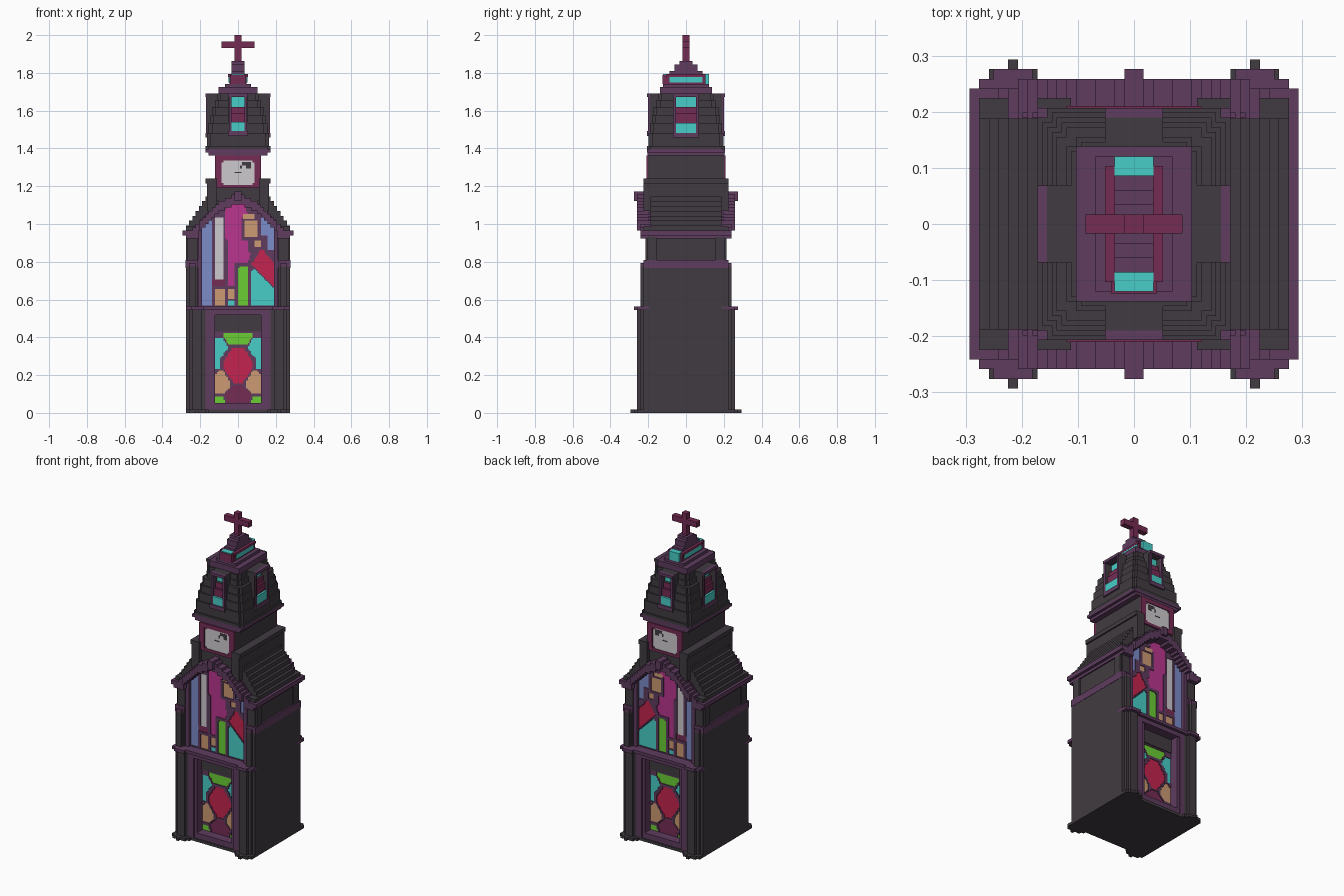
import bpy, bmesh
from mathutils import Matrix, Vector

if "Cube" in bpy.data.objects:
    bpy.data.objects.remove(bpy.data.objects["Cube"])

V = 1 / 58  # one block of the tower


def srgb(h):
    out = []
    for i in (0, 2, 4):
        c = int(h[i:i + 2], 16) / 255
        out.append(c / 12.92 if c <= 0.04045 else ((c + 0.055) / 1.055) ** 2.4)
    return (*out, 1.0)


COLOURS = {"charcoal": "413b41", "purple": "5e3c5e", "plum": "752c53", "teal": "48cec8",
           "red": "c4244e", "green": "6bce33", "tan": "cc9a72", "blue": "7c8cca",
           "light_grey": "cecace", "magenta": "ba368e"}
MATS = {}
for key, h in COLOURS.items():
    m = bpy.data.materials.new(key)
    m.use_nodes = True
    m.diffuse_color = srgb(h)
    m.node_tree.nodes["Principled BSDF"].inputs["Base Color"].default_value = srgb(h)
    MATS[key] = m


def add_box(bm, b, slot=0):
    lo, hi = Vector(b[0::2]) * V, Vector(b[1::2]) * V
    mat = Matrix.Translation((lo + hi) / 2) @ Matrix.Diagonal((*(hi - lo), 1))
    for v in bmesh.ops.create_cube(bm, size=1, matrix=mat)["verts"]:
        for f in v.link_faces:
            f.material_index = slot


def finish(name, bm, mats):
    me = bpy.data.meshes.new(name)
    bm.to_mesh(me)
    bm.free()
    for k in mats:
        me.materials.append(MATS[k])
    ob = bpy.data.objects.new(name, me)
    bpy.context.collection.objects.link(ob)


def part(name, colour, boxes, sym=""):
    """Boxes (x0,x1,y0,y1,z0,z1) in blocks, mirrored over the axes in sym."""
    bm = bmesh.new()
    for x0, x1, y0, y1, z0, z1 in boxes:
        for sx in ((1, -1) if "x" in sym else (1,)):
            for sy in ((1, -1) if "y" in sym else (1,)):
                xs, ys = sorted((sx * x0, sx * x1)), sorted((sy * y0, sy * y1))
                add_box(bm, (*xs, *ys, z0, z1))
    finish(name, bm, [colour])


def tier(hx, hy, z0, z1):
    return (-hx, hx, -hy, hy, z0, z1)


def inside(px, pz, poly):
    hit = False
    for (ax, az), (bx, bz) in zip(poly, poly[1:] + poly[:1]):
        if (az > pz) != (bz > pz) and px < ax + (pz - az) * (bx - ax) / (bz - az):
            hit = not hit
    return hit


def rect(x0, x1, z0, z1):
    return [(x0, z0), (x1, z0), (x1, z1), (x0, z1)]


def stained_glass(name, hx, z0, z1, y, panes, top=None):
    """Leaded window in half-block cells on front and back; each row is merged into colour runs."""
    keys = ["purple"] + sorted({c for c, _ in panes if c != "purple"})
    bm = bmesh.new()
    for row in range(2 * z0, 2 * z1):
        z = row / 2
        cells = []
        for i in range(-2 * hx, 2 * hx):
            x = i / 2 + .25
            col = next((c for c, p in panes if inside(x, z + .25, p)), "purple")
            cells.append(None if top and z > top(x) - 1 else col)
        start = 0
        for i in range(1, len(cells) + 1):
            if i == len(cells) or cells[i] != cells[start]:
                if cells[start]:
                    d = y + (.5 if cells[start] == "purple" else .25)
                    for ys in ((-d, -y + .05), (y - .05, d)):
                        add_box(bm, (start / 2 - hx, i / 2 - hx, *ys, z, z + .5), keys.index(cells[start]))
                start = i
    finish(name, bm, keys)


# Base and lower storey, with the door set back between its jambs
part("base_plate", "charcoal", [tier(16, 14, 0, 1)])
part("base_feet", "charcoal", [(9, 16, 12, 15, 0, 1), (10, 15, 12, 16, 0, 1), (12, 13, 12, 17, 0, 1)], "xy")
part("lower_body", "charcoal", [tier(15.9, 10, 0.5, 32)])
part("lower_side_walls", "charcoal", [(8, 16, -13, 13, 0.5, 32)], "x")
part("lower_pilasters", "charcoal", [(10, 15, 12, 14, 1, 32), (11, 14, 12, 15, 1, 32)], "xy")
part("door_frame", "purple", [(7, 8.1, 9, 13.6, 1, 30), (8, 10, 12, 14, 1, 32)], "xy")
part("door_sill", "purple", [(-8, 8, 9, 13.6, 0.5, 3), (-8, 8, 9, 14, 30, 32)], "y")
part("door_lintel", "charcoal", [(-7, 7, 9, 10.8, 25, 30)], "y")
lower = [("red", [(-1.5, 20.2), (1.5, 20.2), (4.7, 15.6), (4.7, 14), (1.3, 9.2), (-1.3, 9.2), (-4.7, 14), (-4.7, 15.6)]),
         ("plum", [(-1.6, 8.4), (1.6, 8.4), (4, 5.5), (3.2, 3), (-3.2, 3), (-4, 5.5)]),
         ("green", [(-4.3, 24.6), (4.3, 24.6), (4.3, 23.2), (3, 21), (-3, 21), (-4.3, 23.2)])]
for s in (1, -1):
    lower += [("teal", [(s * x, z) for x, z in ((7, 13.5), (5.6, 13.5), (5.6, 16.5), (2.9, 20), (4.7, 23), (7, 23))]),
              ("tan", [(s * x, z) for x, z in ((7, 6), (4.3, 6), (2.4, 8), (2.4, 9.6), (4.7, 13), (5.8, 13), (7, 12))]),
              ("green", [(s * x, z) for x, z in ((7, 3), (4, 3), (4.5, 5), (7, 5))])]
stained_glass("door_glass", 7, 3, 25, 10, lower)
part("storey_ledge", "purple", [(-16, 16, 11, 15, 31.6, 32.7)], "y")
part("ledge_blocks", "purple", [(10.5, 14.5, 11, 16, 31.6, 32.7)], "xy")

# Upper storey
part("upper_body", "charcoal", [tier(15.5, 11, 32, 56)])
part("upper_side_walls", "charcoal", [(15, 16, -13, 13, 32, 45)], "x")
part("upper_pilasters", "charcoal", [(12, 16, 9, 12, 32, 54), (12.5, 15.5, 9, 12.5, 32, 54),
                                     (12.5, 16, 9, 13, 32, 45), (13, 15, 9, 14, 32, 45)], "xy")
part("window_jambs", "purple", [(11, 12.3, 10, 12.5, 32.5, 57)], "xy")
part("middle_band", "purple", [(14, 16.1, -12.5, 12.5, 44.5, 47)], "x")
part("middle_band_corners", "purple", [(12.3, 16.1, 10, 13, 44.5, 47), (13, 15, 10, 14, 44.5, 46)], "xy")
part("cornice", "purple", [(12, 17, -11, 11, 54.5, 56), (12, 16, -11, 11, 53.5, 54.5)], "x")
part("cornice_corners", "purple", [(12, 17, 10, 14, 54.5, 56), (12, 16, 10, 14, 53.5, 54.5)], "xy")


# Stepped arch over the window
def arch_top(x):
    return 56 + round(11 * (1 - (abs(x) / 14.5) ** 1.6))


part("window_arch", "purple", [(x, x + 1, 10.5, 15 if x < 12 else 14, max(55.5, arch_top(x + .5) - 3), arch_top(x + .5))
                               for x in range(14)], "xy")
part("arch_keystone", "purple", [(-1, 1, 11, 16, 65, 68)], "y")
upper = [("tan", rect(2, 6, 54, 59)), ("tan", rect(1.5, 5, 59.5, 61)), ("tan", rect(5, 7, 51, 53)),
         ("purple", rect(1, 7, 53, 60)), ("purple", rect(4, 8, 50, 54)),
         ("blue", rect(-11, -8, 33, 60)), ("blue", rect(7, 9, 54.5, 60)), ("blue", rect(9, 11, 50, 59)),
         ("light_grey", rect(-7, -4.5, 41, 60)), ("plum", rect(-9, -4, 39, 41)),
         ("tan", rect(-7, -4, 33, 38)), ("tan", rect(-3, -1, 35, 38)), ("teal", rect(-3, -1, 33, 34.5)),
         ("green", [(0, 33), (3, 33), (3, 45), (1, 45), (0, 44)]),
         ("red", [(7.2, 50.5), (11, 46), (11, 39), (4.2, 45.8)]),
         ("teal", [(4, 33), (11, 33), (11, 38), (8, 41.2), (5.2, 44.2), (4, 43)]),
         ("purple", rect(-1, 4, 33, 46)),
         ("magenta", [(-4, 61), (-3, 66), (1, 66), (3, 61), (3, 50), (4, 49), (3, 46), (-1, 46),
                      (-1, 39), (-3, 39), (-3, 53), (-4, 54)])]
stained_glass("arched_glass", 12, 32, 66, 11, upper, arch_top)

# Stepped roof and shoulder blocks
part("stepped_roof", "charcoal", [tier(16 - i, 10.9, 56 + 1.5 * i, 57.5 + 1.5 * i) for i in range(7)])
part("roof_corners", "charcoal", [(12.5, 16, 10, 13, 55.5, 57.3)], "xy")
part("shoulder_core", "charcoal", [tier(10, 10.9, 60, 66), tier(7, 11.5, 65, 69)])
part("shoulder_wings", "charcoal", [(6.5, 9.5, -13, 13, 62, 71), (6.5, 10, -13, 13, 70.5, 72)], "x")

# Clock storey
part("clock_body", "charcoal", [tier(7, 11.7, 66, 80)])
part("clock_frame_sides", "plum", [(5, 7, 11, 12.2, 69, 79)], "xy")
part("clock_frame_bars", "plum", [(-7, 7, 11, 12.2, 69, 70), (-7, 7, 11, 12.2, 77.5, 79)], "y")
part("clock_frame_corners", "plum", [(4.4, 5, 11, 12.1, 70, 70.6), (4.4, 5, 11, 12.1, 76.9, 77.5)], "xy")
part("clock_face", "light_grey", [(-5, 5, 11, 11.9, 70, 77.5)], "y")
part("clock_marks", "charcoal", [(2.5, 4, 11, 12, 75, 77), (1.2, 2.5, 11, 12, 76, 77),
                                 (.6, 1.2, 11, 12, 75, 76), (-1, 1, 11, 12, 73.6, 73.9)], "y")
part("clock_cap", "purple", [tier(9, 11.8, 79, 80), tier(10, 12, 80, 81)])

# Belfry tapering upward in tiers with notched corners
TIERS = [(10, 12, 81, 82), (9.5, 11.5, 82, 86), (9, 11, 86, 89), (8.5, 10.5, 89, 91.5),
         (8, 10, 91.5, 94), (7, 9, 94, 96), (6.5, 8.5, 96, 98)]
part("belfry_roof", "charcoal", [b for hx, hy, a, c in TIERS
                                 for b in (tier(hx, hy - 1, a, c), tier(hx - 1, hy, a, c))])

# Dormers on all four sides: dark cheeks and hood, purple rim, recessed glass and bell block
part("front_dormer_cheeks", "charcoal", [(2, 3, 6, 11, 85, 98)], "xy")
part("front_dormer_hoods", "charcoal", [(-3, 3, 6, 11, 97, 98)], "y")
part("front_dormer_rims", "purple", [(2, 2.8, 10.5, 11.6, 86, 97)], "xy")
part("front_dormer_lips", "purple", [(-3, 3, 10.5, 12, 97, 98), (-3, 3, 8, 12, 85, 86.5)], "y")
part("front_dormer_glass", "teal", [(-2, 2, 7, 11.6, 86.5, 89.3), (-2, 2, 7, 9.1, 94, 97)], "y")
part("front_dormer_bells", "plum", [(-2, 2, 7, 10.8, 89.3, 92), (-2, 2, 7, 10.1, 92, 94)], "y")
part("side_dormer_cheeks", "charcoal", [(5, 9.5, 3, 4, 84.5, 98)], "xy")
part("side_dormer_hoods", "charcoal", [(5, 9, -4, 4, 97, 98)], "x")
part("side_dormer_rims", "purple", [(9, 9.8, 3, 3.8, 86, 97)], "xy")
part("side_dormer_lips", "purple", [(8.5, 10, -4, 4, 97, 98), (7, 10, -4, 4, 84.5, 86)], "x")
part("side_dormer_glass", "teal", [(5, 9.6, -3, 3, 86, 89), (5, 7.1, -3, 3, 94, 97)], "x")
part("side_dormer_bells", "plum", [(5, 8.8, -3, 3, 89, 92), (5, 8.1, -3, 3, 92, 94)], "x")

# Lantern and cross
part("belfry_cap", "purple", [tier(6, 8, 98, 100), tier(4, 7, 100, 101)])
part("lantern_core", "plum", [tier(2.6, 6, 101, 103.2), tier(3, 6, 103.2, 104)])
part("lantern_end_glass", "teal", [(-2, 2, 5, 7, 101, 104.1)], "y")
part("lantern_front_plate", "plum", [(-2.4, 2.4, -7.2, -6, 101, 103.8)])
part("lantern_side_glass", "teal", [(2, 2.95, -5, 5, 101.5, 103.2)], "x")
part("lantern_cap", "purple", [tier(2, 5, 104, 105), tier(2, 3.5, 105, 107), tier(2, 2, 107, 108)])
part("cross", "plum", [tier(1, 1, 108, 116), tier(5, 1, 112, 114)])
